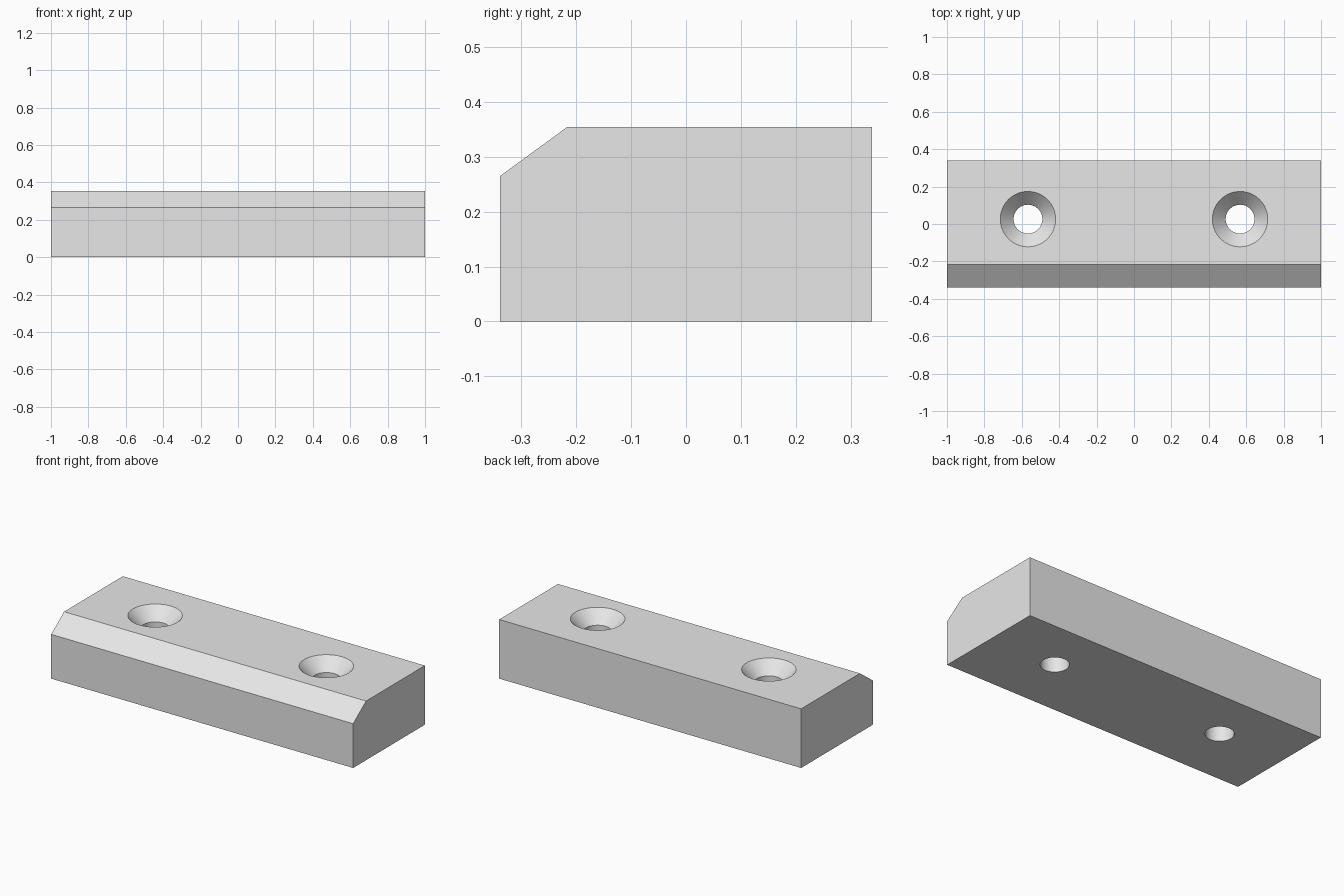
import bpy, bmesh, math

if "Cube" in bpy.data.objects:
    bpy.data.objects.remove(bpy.data.objects["Cube"])

HALF_X, HALF_Y, TOP = 1.0, 0.339, 0.354
HOLE_X, HOLE_Y = 0.567, 0.026
R_HOLE, R_SINK, SINK_DEPTH = 0.077, 0.148, 0.074
SEGMENTS = 64

grey = bpy.data.materials.new("light grey")
grey.diffuse_color = (0.8, 0.8, 0.8, 1)
grey.use_nodes = True
grey.node_tree.nodes["Principled BSDF"].inputs["Base Color"].default_value = grey.diffuse_color


def make_object(name, bm):
    bmesh.ops.recalc_face_normals(bm, faces=bm.faces[:])
    mesh = bpy.data.meshes.new(name)
    bm.to_mesh(mesh)
    bm.free()
    mesh.materials.append(grey)
    obj = bpy.data.objects.new(name, mesh)
    bpy.context.collection.objects.link(obj)
    return obj


# Bar: side profile with a chamfered front top edge, extruded along x
bm = bmesh.new()
profile = [(-HALF_Y, 0), (HALF_Y, 0), (HALF_Y, TOP), (-0.217, TOP), (-HALF_Y, 0.265)]
side = bm.faces.new([bm.verts.new((-HALF_X, y, z)) for y, z in profile])
ext = bmesh.ops.extrude_face_region(bm, geom=[side])
verts = [v for v in ext["geom"] if isinstance(v, bmesh.types.BMVert)]
bmesh.ops.translate(bm, verts=verts, vec=(2 * HALF_X, 0, 0))
bar = make_object("mounting_bar", bm)

# Countersunk screw hole cutters: straight shaft, then a cone widening past the top
OVER = 0.05
slope = (R_SINK - R_HOLE) / SINK_DEPTH
rings = [(R_HOLE, -OVER), (R_HOLE, TOP - SINK_DEPTH), (R_SINK + slope * OVER, TOP + OVER)]
for label, sx in (("left", -1), ("right", 1)):
    bm = bmesh.new()
    loops = []
    for r, z in rings:
        loops.append([bm.verts.new((sx * HOLE_X + r * math.cos(a), HOLE_Y + r * math.sin(a), z))
                      for a in (2 * math.pi * i / SEGMENTS for i in range(SEGMENTS))])
    for low, high in zip(loops, loops[1:]):
        for i in range(SEGMENTS):
            j = (i + 1) % SEGMENTS
            bm.faces.new((low[i], low[j], high[j], high[i]))
    bm.faces.new(loops[0][::-1])
    bm.faces.new(loops[-1])
    cutter = make_object(label + "_hole_cutter", bm)
    cutter.hide_render = True
    cutter.hide_set(True)
    cut = bar.modifiers.new(label + "_screw_hole", "BOOLEAN")
    cut.operation = "DIFFERENCE"
    cut.solver = "EXACT"
    cut.object = cutter

# Apply the cuts, then smooth the hole walls while keeping edges sharp
bpy.context.view_layer.objects.active = bar
bar.select_set(True)
for mod in list(bar.modifiers):
    bpy.ops.object.modifier_apply(modifier=mod.name)
for obj in [o for o in bpy.data.objects if o.name.endswith("_cutter")]:
    bpy.data.objects.remove(obj)
bpy.ops.object.shade_smooth_by_angle(angle=math.radians(30))
